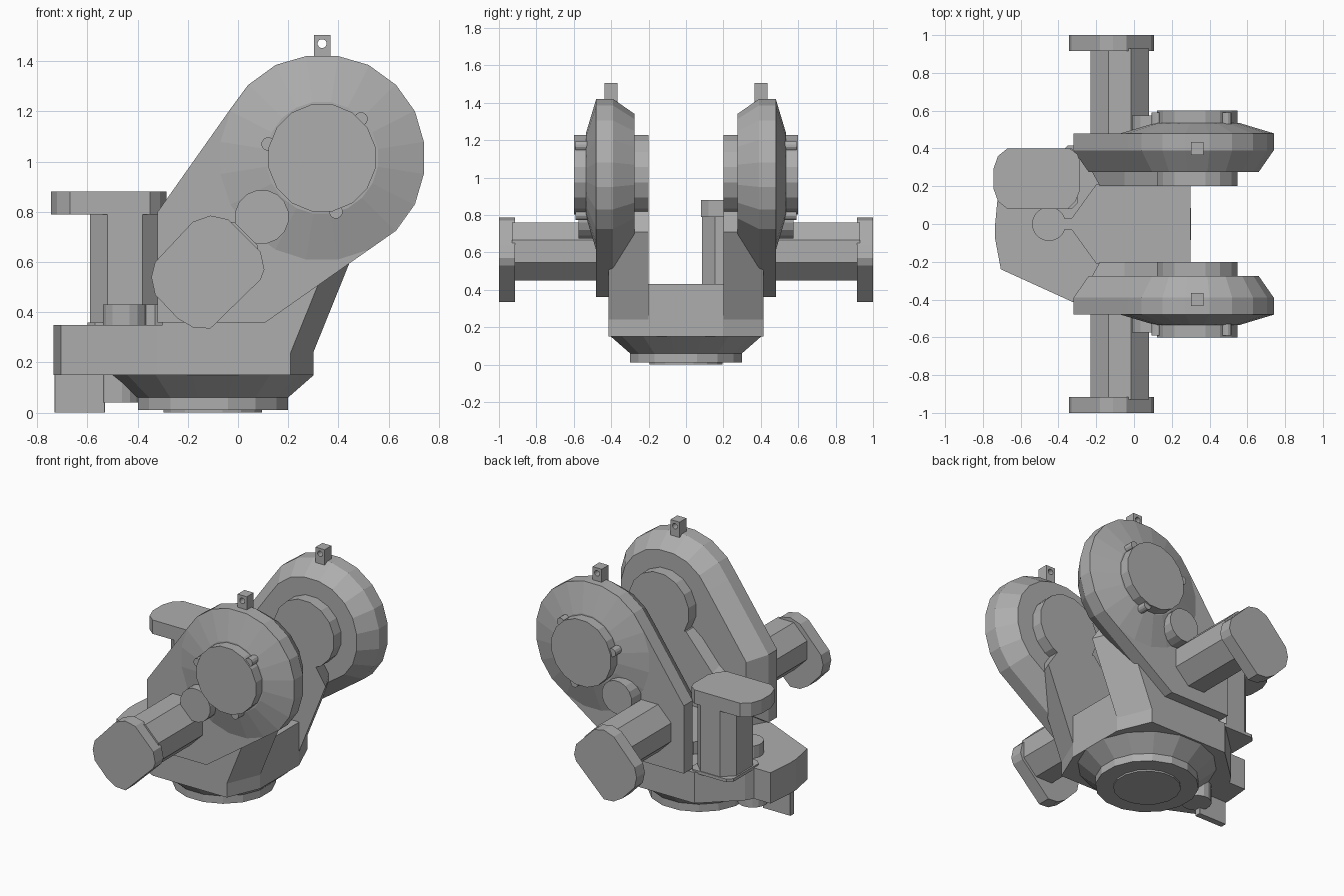
import bpy, bmesh, math

if "Cube" in bpy.data.objects:
    bpy.data.objects.remove(bpy.data.objects["Cube"])

GREY = (0.42, 0.42, 0.42, 1)
metal = bpy.data.materials.new("plain grey metal")
metal.use_nodes = True
metal.diffuse_color = GREY
metal.node_tree.nodes["Principled BSDF"].inputs["Base Color"].default_value = GREY


def loft(name, rings, closed=False):
    """Skin a list of equal-length 3D rings, capping the ends unless closed."""
    bm = bmesh.new()
    vs = [[bm.verts.new(p) for p in ring] for ring in rings]
    n = len(vs[0])
    pairs = list(zip(vs, vs[1:])) + ([(vs[-1], vs[0])] if closed else [])
    for a, b in pairs:
        for i in range(n):
            j = (i + 1) % n
            bm.faces.new((a[i], a[j], b[j], b[i]))
    if not closed:
        bm.faces.new(vs[0])
        bm.faces.new(vs[-1])
    bmesh.ops.recalc_face_normals(bm, faces=bm.faces)
    mesh = bpy.data.meshes.new(name)
    bm.to_mesh(mesh)
    bm.free()
    mesh.materials.append(metal)
    obj = bpy.data.objects.new(name, mesh)
    bpy.context.collection.objects.link(obj)
    return obj


def upright(name, layers):
    """Layers of (z, xy outline)."""
    return loft(name, [[(x, y, z) for x, y in o] for z, o in layers])


def sideways(name, side, layers, closed=False):
    """Layers of (distance from the middle, xz outline), on one side."""
    return loft(name, [[(x, side * y, z) for x, z in o] for y, o in layers], closed)


def circle(cx, cy, r, n=16):
    return [(cx + r * math.cos(math.tau * (i + 0.5) / n),
             cy + r * math.sin(math.tau * (i + 0.5) / n)) for i in range(n)]


def chamfered(cx, cy, hx, hy, c):
    half = [(hx, hy - c), (hx - c, hy), (c - hx, hy), (-hx, hy - c)]
    return [(cx + x, cy + y) for x, y in half] + [(cx - x, cy - y) for x, y in half]


def inset(outline, d):
    """Move every edge of a counter-clockwise outline inward by d."""
    out = []
    n = len(outline)
    for i, (x, y) in enumerate(outline):
        (px, py), (qx, qy) = outline[i - 1], outline[(i + 1) % n]
        la, lb = math.hypot(x - px, y - py), math.hypot(qx - x, qy - y)
        ax, ay = (py - y) / la, (x - px) / la
        bx, by = (y - qy) / lb, (qx - x) / lb
        k = d / (1 + ax * bx + ay * by)
        out.append((x + (ax + bx) * k, y + (ay + by) * k))
    return out


# Turntable foot and base plate
upright("foot_pad", [(0, circle(-0.1, 0, 0.2)), (0.02, circle(-0.1, 0, 0.2))])
upright("foot_cone", [(0.01, circle(-0.1, 0, 0.305)), (0.06, circle(-0.1, 0, 0.305)),
                      (0.15, circle(-0.1, 0, 0.41))])
plate = [(0.3, -0.2), (0.3, 0.2), (0.21, 0.415), (-0.35, 0.415), (-0.57, 0.21),
         (-0.6, 0.16), (-0.72, 0.16), (-0.735, 0), (-0.735, -0.08), (-0.705, -0.24),
         (-0.32, -0.415), (0.21, -0.415)]
upright("base_plate", [(0.15, plate), (0.35, plate)])
bridge = [(0.3, -0.21), (0.3, 0.21), (-0.2, 0.21), (-0.33, 0.03), (-0.4, 0.03),
          (-0.4, -0.03), (-0.33, -0.03), (-0.2, -0.21)]
upright("fork_bridge", [(0.3, bridge), (0.43, bridge)])

# Pan drive
pinion = circle(-0.45, 0, 0.09)
upright("pan_pinion", [(0.3, pinion), (0.43, pinion)])
lower_pinion = circle(-0.48, 0, 0.09)
upright("lower_pinion", [(0.04, lower_pinion), (0.2, lower_pinion)])
tab = chamfered(-0.63, -0.05, 0.1, 0.02, 0.002)
upright("stop_tab", [(0, tab), (0.2, tab)])
flange = chamfered(-0.45, 0.24, 0.15, 0.16, 0.03)
upright("pan_motor_flange", [(0.34, flange), (0.36, flange)])
body = chamfered(-0.45, 0.24, 0.14, 0.155, 0.07)
upright("pan_motor", [(0.35, body), (0.8, body)])
cap = [(-0.285, 0.18), (-0.285, 0.33), (-0.3, 0.37), (-0.34, 0.4), (-0.67, 0.4),
       (-0.72, 0.36), (-0.745, 0.29), (-0.745, 0.19), (-0.72, 0.12), (-0.67, 0.08),
       (-0.35, 0.08), (-0.31, 0.12)]
upright("pan_motor_cap", [(0.79, cap), (0.88, cap)])

# Outlines shared by the two tilt arms
HUB = (0.335, 1.015)
rim = [(0.11, 0.36), (0.43, 0.585), (0.63, 0.725), (0.705, 0.83), (0.74, 0.95),
       (0.74, 1.08), (0.705, 1.2), (0.63, 1.305), (0.52, 1.385), (0.4, 1.42),
       (0.27, 1.42), (0.15, 1.385), (0.04, 1.305), (-0.03, 1.21), (-0.32, 0.8),
       (-0.32, 0.36)]
leg_in = [(-0.18, 0.3), (0.3, 0.24), (0.49, 0.71), (0.4, 0.85), (0.14, 0.9),
          (-0.05, 0.68), (-0.18, 0.55)]
leg_out = [(-0.3, 0.3), (0.21, 0.24), (0.4, 0.71), (0.4, 0.85), (0.14, 0.9),
           (-0.05, 0.75), (-0.3, 0.55)]
tilt_cap = [(-0.345, 0.54), (-0.33, 0.47), (-0.24, 0.375), (-0.18, 0.34), (-0.11, 0.335),
            (0.09, 0.53), (0.105, 0.57), (0.09, 0.64), (-0.04, 0.77), (-0.11, 0.785),
            (-0.18, 0.76), (-0.33, 0.6)]

for word, s in (("left", -1), ("right", 1)):
    def part(name, *layers, closed=False):
        return sideways(f"{word}_{name}", s, layers, closed)

    # Fork leg and tapered gear housing
    part("fork_leg", (0.2, leg_in), (0.415, leg_out))
    part("housing", (0.275, inset(rim, 0.08)), (0.39, rim), (0.48, rim))
    part("housing_cone", (0.475, circle(*HUB, 0.41, 20)), (0.48, circle(*HUB, 0.41, 20)),
         (0.535, circle(*HUB, 0.225, 20)))

    # Bearing on the inside, cover with screw bosses on the outside
    part("inner_bearing", (0.2, circle(*HUB, 0.217)), (0.3, circle(*HUB, 0.217)))
    part("hub_cover", (0.5, circle(*HUB, 0.217)), (0.6, circle(*HUB, 0.217)))
    for i, (x, z) in enumerate([(0.49, 1.17), (0.12, 1.07), (0.39, 0.8)]):
        boss = circle(x, z, 0.027, 12)
        part(f"screw_boss_{i + 1}", (0.5, boss), (0.59, boss))

    # Tilt drive
    idler = circle(0.095, 0.78, 0.108)
    part("idler_cover", (0.45, idler), (0.575, idler))
    motor = chamfered(-0.075, 0.605, 0.155, 0.155, 0.095)
    part("tilt_motor", (0.45, motor), (0.93, motor))
    part("tilt_motor_cap", (0.915, tilt_cap), (1.0, tilt_cap))

    # Pierced lifting lug
    hole = circle(0.335, 1.47, 0.018, 12)
    block = [(0.335 + 0.033 * max(-1, min(1, (x - 0.335) * 90)),
              1.455 + 0.05 * max(-1, min(1, (z - 1.47) * 90))) for x, z in hole]
    part("lifting_lug", (0.365, block), (0.435, block), (0.435, hole), (0.365, hole),
         closed=True)
